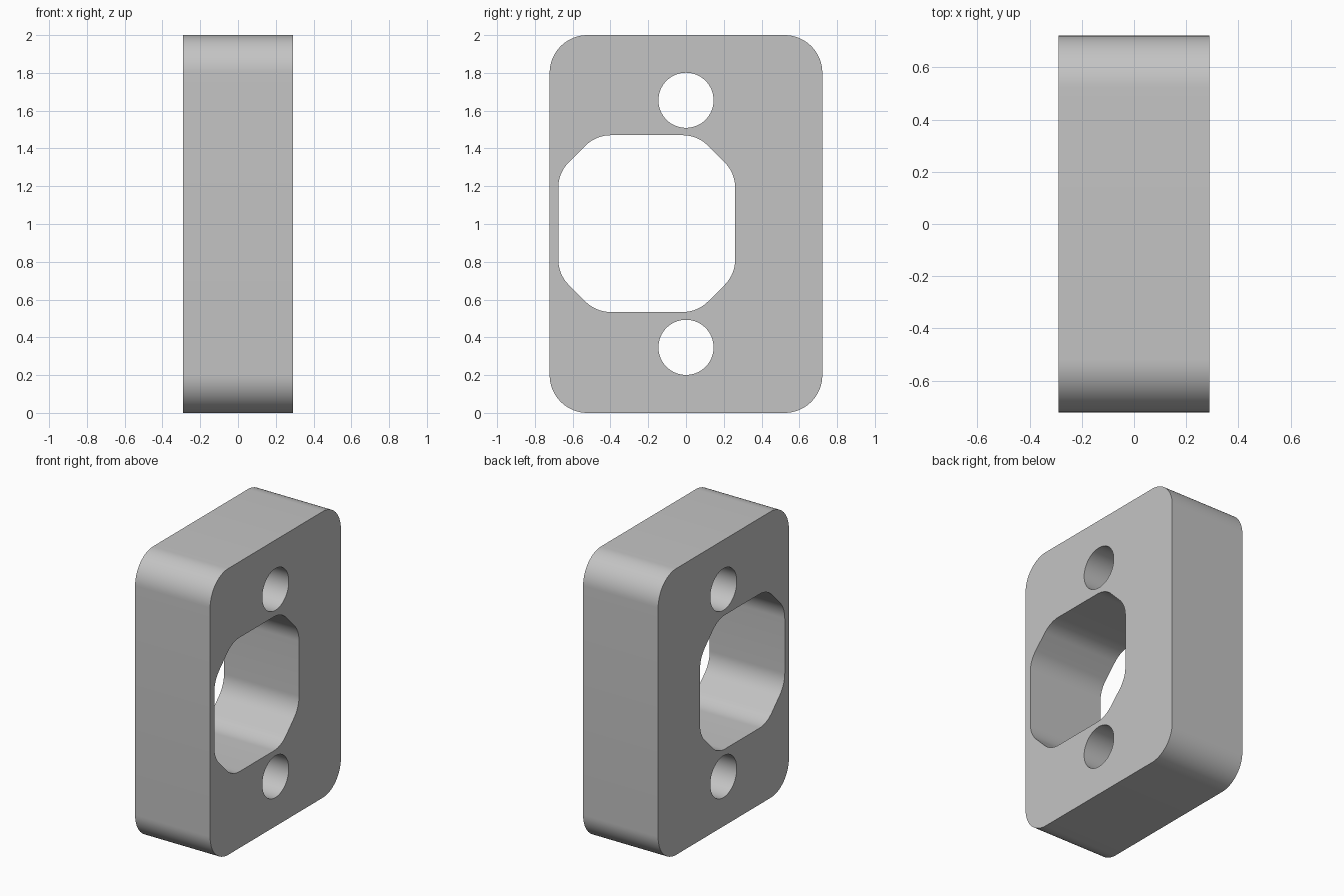
import bpy, bmesh
from math import pi, sin, cos, radians
from mathutils import Vector, Matrix

cube = bpy.data.objects.get("Cube")
if cube:
    bpy.data.objects.remove(cube, do_unlink=True)

HALF_THICKNESS = 0.29


def fillet(corners, radius, steps):
    """Round every corner of a convex counter-clockwise outline."""
    points = []
    corners = [Vector(c) for c in corners]
    for i, corner in enumerate(corners):
        a = (corners[i - 1] - corner).normalized()
        b = (corners[(i + 1) % len(corners)] - corner).normalized()
        half = a.angle(b) / 2
        centre = corner + (a + b).normalized() * radius / sin(half)
        start = corner + a * radius * cos(half) / sin(half) - centre
        for s in range(steps + 1):
            turn = Matrix.Rotation((pi - 2 * half) * s / steps, 2)
            points.append(centre + turn @ start)
    return points


def circle(y, z, radius, count=64):
    return [(y + radius * cos(2 * pi * i / count), z + radius * sin(2 * pi * i / count))
            for i in range(count)]


# Outer plate outline
w, h = 0.722, 1.0
plate = fillet([(-w, 0), (w, 0), (w, 2 * h), (-w, 2 * h)], 0.2, 16)

# Offset octagonal window
r, f, cy, cz = 0.468, 0.269, -0.208, 1.002
octagon = [(f, -r), (r, -f), (r, f), (f, r), (-f, r), (-r, f), (-r, -f), (-f, -r)]
window = fillet([(cy + y, cz + z) for y, z in octagon], 0.19, 10)

# Two bolt holes
holes = [circle(0, z, 0.146) for z in (0.347, 1.655)]

# Extruded profile, stood up so its outline lies in the YZ plane
curve = bpy.data.curves.new("spacer_block", "CURVE")
curve.dimensions = "2D"
curve.fill_mode = "BOTH"
curve.extrude = HALF_THICKNESS
for outline in [plate, window] + holes:
    spline = curve.splines.new("POLY")
    spline.points.add(len(outline) - 1)
    for point, (y, z) in zip(spline.points, outline):
        point.co = (y, z, 0, 1)
    spline.use_cyclic_u = True

block = bpy.data.objects.new("spacer_block", curve)
bpy.context.collection.objects.link(block)
bpy.context.view_layer.objects.active = block
block.select_set(True)
bpy.ops.object.convert(target="MESH")
block = bpy.context.object

bm = bmesh.new()
bm.from_mesh(block.data)
bmesh.ops.remove_doubles(bm, verts=bm.verts, dist=0.0005)
bm.transform(Matrix(((0, 0, 1, 0), (1, 0, 0, 0), (0, 1, 0, 0), (0, 0, 0, 1))))
bmesh.ops.recalc_face_normals(bm, faces=bm.faces)
bm.to_mesh(block.data)
bm.free()
bpy.ops.object.shade_smooth_by_angle(angle=radians(30))

# Plain grey
grey = bpy.data.materials.new("light_grey")
grey.use_nodes = True
colour = (0.55, 0.55, 0.55, 1)
grey.diffuse_color = colour
grey.node_tree.nodes["Principled BSDF"].inputs["Base Color"].default_value = colour
block.data.materials.clear()
block.data.materials.append(grey)
